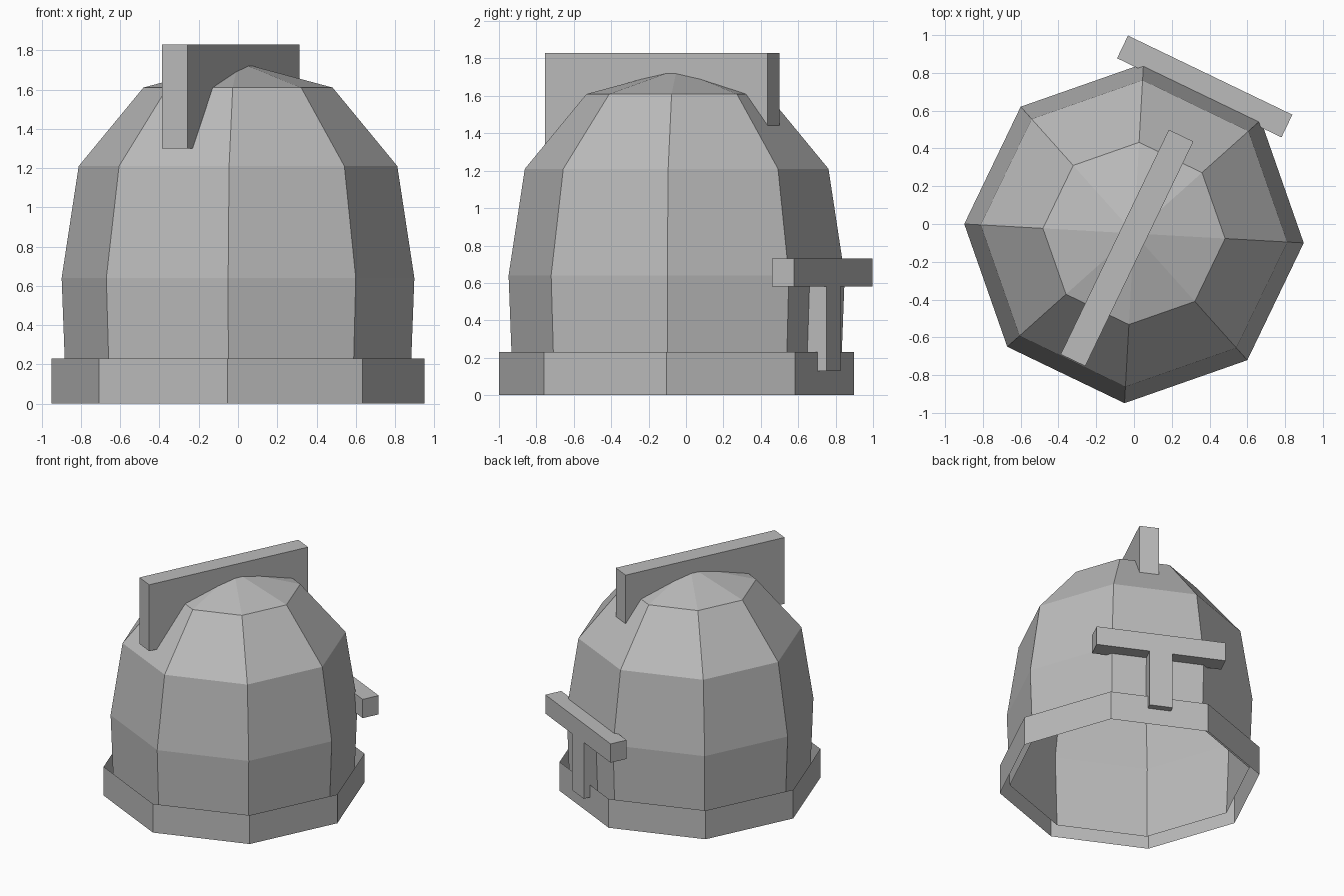
import bpy, bmesh, math
from mathutils import Matrix, Vector

cube = bpy.data.objects.get("Cube")
if cube:
    bpy.data.objects.remove(cube, do_unlink=True)

SIDES = 8
CENTRE = Vector((0, -0.05, 0))
FIRST_ANGLE = math.radians(-3.2)                   # direction of the first corner
FACING = FIRST_ANGLE + 1.5 * math.tau / SIDES      # middle of the face carrying the bar

grey = bpy.data.materials.new("plain grey")
grey.use_nodes = True
grey.diffuse_color = (0.5, 0.5, 0.5, 1)
grey.node_tree.nodes["Principled BSDF"].inputs["Base Color"].default_value = (0.5, 0.5, 0.5, 1)


def finish(name, bm):
    mesh = bpy.data.meshes.new(name)
    bmesh.ops.recalc_face_normals(bm, faces=bm.faces)
    bm.to_mesh(mesh)
    bm.free()
    mesh.materials.append(grey)
    obj = bpy.data.objects.new(name, mesh)
    bpy.context.collection.objects.link(obj)
    return obj


def lathe(name, profile, apex=None):
    """Open faceted shell from (radius, height) rings, with an optional tip."""
    bm = bmesh.new()
    rings = []
    for r, z in profile:
        angles = [FIRST_ANGLE + i * math.tau / SIDES for i in range(SIDES)]
        rings.append([bm.verts.new(CENTRE + Vector((r * math.cos(a), r * math.sin(a), z)))
                      for a in angles])
    tip = bm.verts.new(CENTRE + Vector((0, 0, apex))) if apex else None
    for i in range(SIDES):
        j = (i + 1) % SIDES
        for low, high in zip(rings, rings[1:]):
            bm.faces.new((low[i], low[j], high[j], high[i]))
        if tip:
            bm.faces.new((rings[-1][i], rings[-1][j], tip))
    return finish(name, bm)


def block(name, out, side, height):
    """Box given by its (min, max) ranges outward, sideways and upward."""
    ranges = (out, side, height)
    size = [b - a for a, b in ranges]
    middle = [(a + b) / 2 for a, b in ranges]
    bm = bmesh.new()
    bmesh.ops.create_cube(bm, size=1, matrix=Matrix.Translation(CENTRE)
                          @ Matrix.Rotation(FACING, 4, 'Z')
                          @ Matrix.Translation(middle) @ Matrix.Diagonal((*size, 1)))
    return finish(name, bm)


# Hollow dome and the open band around its foot
lathe("dome", [(0.878, 0.06), (0.90, 0.64), (0.813, 1.21), (0.483, 1.61)], apex=1.74)
lathe("base_band", [(0.951, 0), (0.951, 0.23)])

# Fin across the crown
block("crown_fin", (-0.745, 0.575), (-0.072, 0.072), (1.30, 1.83))

# Crossbar with its stem on the back
block("back_crossbar", (0.797, 0.93), (-0.483, 0.483), (0.58, 0.73))
block("back_stem", (0.797, 0.93), (-0.086, 0.086), (0.13, 0.58))
